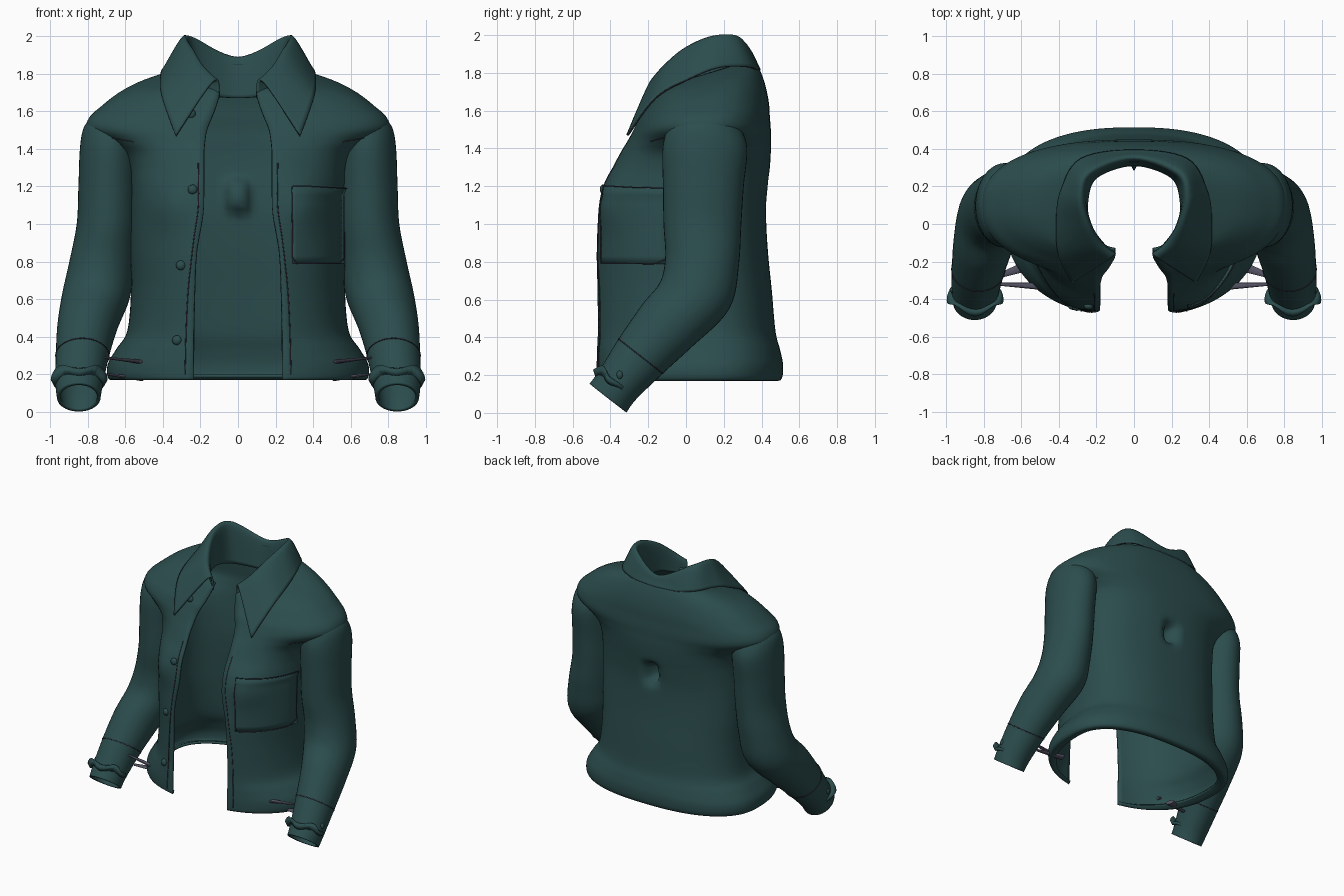
import bpy, bmesh, math
from mathutils import Vector
from mathutils.bvhtree import BVHTree

if "Cube" in bpy.data.objects:
    bpy.data.objects.remove(bpy.data.objects["Cube"])


def material(name, colour):
    m = bpy.data.materials.new(name)
    m.use_nodes = True
    m.diffuse_color = (*colour, 1)
    bsdf = m.node_tree.nodes["Principled BSDF"]
    bsdf.inputs["Base Color"].default_value = (*colour, 1)
    bsdf.inputs["Roughness"].default_value = 0.8
    return m


GREEN = material("dark teal cloth", (0.025, 0.074, 0.075))
THREAD = material("dark purple thread", (0.04, 0.035, 0.055))
GREY = material("purple grey strap", (0.09, 0.088, 0.13))


def smooth(rows, n):
    """Resample rows of numbers along a Catmull-Rom spline, n steps per span."""
    pts = [rows[0]] + list(rows) + [rows[-1]]
    out = []
    for i in range(1, len(pts) - 2):
        a, b, c, d = pts[i - 1:i + 3]
        for k in range(n):
            t = k / n
            out.append([q + t / 2 * (r - p + t * (2 * p - 5 * q + 4 * r - s + t * (3 * (q - r) + s - p)))
                        for p, q, r, s in zip(a, b, c, d)])
    return out + [list(rows[-1])]


def grid(name, rows, closed=False, thick=0.018):
    """Skin a grid of points into a smooth cloth sheet or tube."""
    bm = bmesh.new()
    vs = [[bm.verts.new(p) for p in r] for r in rows]
    for a, b in zip(vs, vs[1:]):
        m = len(a)
        for j in range(m if closed else m - 1):
            k = (j + 1) % m
            bm.faces.new((a[j], a[k], b[k], b[j]))
    bmesh.ops.recalc_face_normals(bm, faces=bm.faces)
    for f in bm.faces:
        f.smooth = True
    me = bpy.data.meshes.new(name)
    bm.to_mesh(me)
    bm.free()
    me.materials.append(GREEN)
    ob = bpy.data.objects.new(name, me)
    bpy.context.collection.objects.link(ob)
    mod = ob.modifiers.new("cloth", "SOLIDIFY")
    mod.thickness, mod.offset = thick, 0
    return ob


def stitch(name, pts, closed=False):
    """Thin line of thread along points."""
    cu = bpy.data.curves.new(name, "CURVE")
    cu.dimensions = "3D"
    cu.bevel_depth, cu.bevel_resolution = 0.003, 1
    sp = cu.splines.new("POLY")
    sp.points.add(len(pts) - 1)
    for p, q in zip(sp.points, pts):
        p.co = (*q, 1)
    sp.use_cyclic_u = closed
    cu.materials.append(THREAD)
    bpy.context.collection.objects.link(bpy.data.objects.new(name, cu))


def flip(p):
    return (-p[0], p[1], p[2])


# Torso: height, opening half width, half width, front y, back y, tilt
TORSO = [(.195, .235, .62, -.478, .44, 0), (.18, .235, .68, -.482, .495, 0),
         (.25, .235, .685, -.483, .505, 0), (.33, .235, .64, -.485, .49, 0),
         (.43, .235, .58, -.487, .465, 0), (.65, .23, .56, -.49, .445, 0),
         (.85, .22, .565, -.49, .425, 0), (1.05, .185, .565, -.465, .415, 0),
         (1.2, .18, .565, -.44, .425, 0), (1.3, .18, .575, -.39, .435, 0),
         (1.38, .18, .61, -.345, .44, 0), (1.44, .175, .69, -.305, .44, 0),
         (1.5, .165, .79, -.27, .44, 0), (1.56, .145, .785, -.245, .435, .02),
         (1.62, .125, .72, -.215, .43, .06), (1.68, .11, .64, -.19, .415, .12),
         (1.73, .1, .54, -.17, .395, .18), (1.765, .1, .41, -.155, .37, .25),
         (1.785, .1, .29, -.14, .335, .3)]
CY, POW, AROUND = 0.1, 2.4, 110


def torso_point(row, u):
    z, gap, w, front, back, tilt = row
    start = math.asin(min(1, (gap / w) ** (POW / 2)))
    a = start + (2 * math.pi - 2 * start) * u
    s, c = math.sin(a), math.cos(a)
    x = w * math.copysign(abs(s) ** (2 / POW), s)
    y = CY + (front - CY if c > 0 else back - CY) * abs(c) ** (2 / POW)
    if c > 0:  # chest fullness
        y -= .045 * math.exp(-((abs(x) - .36) / .13) ** 2 - ((z - 1.1) / .13) ** 2)
    else:      # pinched dimple in the middle of the back
        y -= .13 * math.exp(-(x / .045) ** 4 - ((z - 1.15) / .08) ** 4)
    return (x, y, z + tilt * (y - CY))


torso_rows = [[torso_point(r, j / AROUND) for j in range(AROUND + 1)] for r in smooth(TORSO, 5)]
torso = grid("torso", torso_rows)
tree = BVHTree.FromPolygons([v.co.copy() for v in torso.data.vertices],
                            [p.vertices[:] for p in torso.data.polygons])


def on_torso(x, z, side=-1, lift=0.01):
    """Point lifted off the front (-1) or back (1) of the torso along its normal."""
    hit, normal = tree.ray_cast(Vector((x, 2 * side, z)), Vector((0, -side, 0)))[:2]
    return tuple(hit + normal * math.copysign(lift, normal.y * side))


def line(a, b, n=14):
    return [[p + (q - p) * i / n for p, q in zip(a, b)] for i in range(n + 1)]


# Sleeves: centre x, y, z, radius across, radius deep, ring lean in degrees
SLEEVE = [(.665, .09, 1.56, .1, .13, 0), (.675, .095, 1.51, .137, .18, 0),
          (.685, .1, 1.4, .147, .215, 0),
          (.69, .092, 1.2, .15, .205, 0), (.697, .087, 1.0, .152, .197, 0),
          (.725, .085, .8, .163, .187, -5), (.755, .045, .62, .173, .188, -20),
          (.8, -.1, .46, .152, .165, -36), (.828, -.24, .3, .132, .14, -38),
          (.845, -.36, .15, .117, .115, -38), (.847, -.413, .078, .107, .115, -38)]


def sleeve_ring(row, grow=1.0, n=40):
    x, y, z, rx, ry, lean = row
    c, s = math.cos(math.radians(lean)), math.sin(math.radians(lean))
    pts = []
    for j in range(n):
        a = 2 * math.pi * j / n
        d = ry * grow * math.sin(a)
        pts.append((x + rx * grow * math.cos(a), y + c * d, z + s * d))
    return pts


def ruffle(row, spread, drop, n=40):
    """Crumpled cuff turn-up, fullest over the top of the wrist."""
    pts = []
    for j, p in enumerate(sleeve_ring(row, 1, n)):
        a = 2 * math.pi * j / n
        k = max(0, .35 - math.sin(a)) * spread
        wave = .013 * math.sin(5 * a) * k
        pts.append((p[0] + math.cos(a) * .05 * k, p[1] - .012 * k + wave, p[2] + drop * k + wave))
    return pts


sleeve_rows = smooth(SLEEVE, 6)
for side, place in (("left", lambda p: p), ("right", flip)):
    def put(pts):
        return [place(p) for p in pts]
    grid(side + "_sleeve", [put(sleeve_ring(r)) for r in sleeve_rows], closed=True)
    grid(side + "_cuff_ruffle", [put(ruffle(SLEEVE[-2], k, d)) for k, d in
                                 ((0, 0), (.5, .02), (1, .015), (.7, -.02), (.1, -.03))], closed=True)
    stitch(side + "_cuff_seam", put(sleeve_ring(SLEEVE[-3], 1.075)), True)
    # Shoulder seam over the front and back
    for face, end in ((-1, .55), (1, .6)):
        stitch(side + "_shoulder_seam", put([on_torso(x, z, face) for x, z in line((end, 1.44), (.765, 1.487))]))
    # Front edge stitching
    stitch(side + "_placket_stitch", put([on_torso(x, z) for x, z in
                                          smooth([(.28, .2), (.265, .6), (.235, .9), (.21, 1.1), (.21, 1.32)], 8)]))
    # Loose tapering straps by the wrist, the lower one broad and flat
    for a, b, r, flat in (((.72, -.32, .29), (.5, -.33, .265), .02, .6),
                          ((.7, -.27, .2), (.51, -.2, .178), .035, .4)):
        a, b = Vector(place(a)), Vector(place(b))
        bpy.ops.mesh.primitive_cone_add(vertices=12, radius1=r * .4, radius2=r, depth=(b - a).length,
                                        location=(a + b) / 2)
        strap = bpy.context.object
        strap.name = side + "_strap"
        strap.rotation_euler = (b - a).to_track_quat("Z", "Y").to_euler()
        strap.scale.y = flat
        strap.data.materials.append(GREY)

# Collar stations from front to back: stand, crest, fall edge
COLLAR = [((.1, -.16, 1.67), (.13, -.18, 1.76), (.33, -.31, 1.47)),
          ((.17, -.1, 1.69), (.2, -.11, 1.84), (.4, -.16, 1.67)),
          ((.235, 0, 1.72), (.25, 0, 1.93), (.41, .02, 1.77)),
          ((.25, .12, 1.72), (.28, .14, 1.99), (.385, .18, 1.83)),
          ((.2, .25, 1.69), (.235, .27, 1.985), (.28, .345, 1.83)),
          ((0, .315, 1.67), (0, .35, 1.88), (0, .39, 1.79))]
stations = [[c for p in s for c in p] for s in COLLAR]
stations += [[c * (-1 if i % 3 == 0 else 1) for i, c in enumerate(s)] for s in stations[-2::-1]]


def rest_on_torso(p):
    """Raise a collar point so it lies on top of the shoulders."""
    hit = tree.ray_cast(Vector((p[0], p[1], 3)), Vector((0, 0, -1)))[0]
    return (p[0], p[1], max(p[2], min(hit.z + .016, p[2] + .06)) if hit else p[2])


collar_rows = []
for s in smooth(stations, 7):
    across = smooth([s[0:3], s[3:6], s[6:9]], 8)
    collar_rows.append([tuple(p) if i < 9 else rest_on_torso(p) for i, p in enumerate(across)])
grid("collar", collar_rows, thick=0.014)
stitch("collar_edge", [r[-1] for r in collar_rows])

# Chest pocket on the left
grid("chest_pocket", [[on_torso(x, z, lift=.009 + .015 * (z > 1.17)) for x, z in line((.285, h), (.55, h))]
                      for h in [.79 + .04 * i for i in range(11)]], thick=0.008)
border = [(.285, 1.19), (.285, .82), (.305, .79), (.53, .79), (.55, .82), (.55, 1.15)]
stitch("pocket_stitch", [on_torso(x, z, lift=.014) for a, b in zip(border, border[1:]) for x, z in line(a, b)])
stitch("pocket_top_stitch", [on_torso(x, z, lift=.029) for x, z in line((.285, 1.19), (.55, 1.19))])

# Buttons down the right front, and one on each cuff
spots = [on_torso(x, z) for x, z in ((-.25, 1.58), (-.24, 1.18), (-.3, .78), (-.32, .38))]
for i, spot in enumerate(spots + [(.955, -.35, .2), (-.955, -.35, .2)]):
    bpy.ops.mesh.primitive_uv_sphere_add(segments=16, ring_count=10, radius=.026, location=spot)
    button = bpy.context.object
    button.name = "front_button" if i < 4 else "cuff_button"
    button.scale.y = .75
    button.data.materials.append(GREEN)
    bpy.ops.object.shade_smooth()
